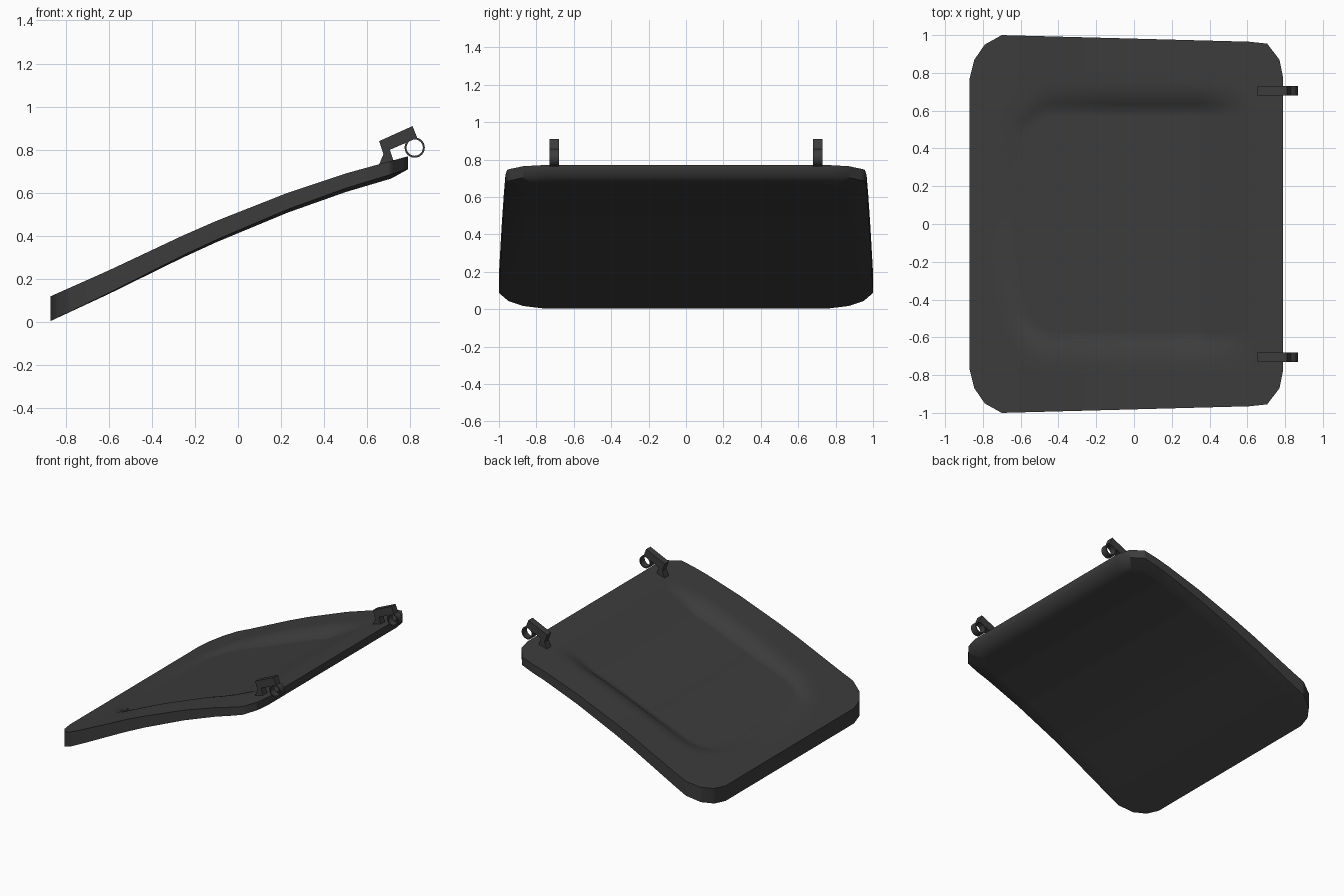
import bpy, bmesh, math

cube = bpy.data.objects.get("Cube")
if cube:
    bpy.data.objects.remove(cube)

paint = bpy.data.materials.new("dark_grey")
paint.use_nodes = True
GREY = (0.045, 0.045, 0.045, 1)
paint.diffuse_color = GREY
paint.node_tree.nodes["Principled BSDF"].inputs["Base Color"].default_value = GREY

# Panel outline (x, half width) and side profile (x, top height)
OUTLINE = [(-.87, .77), (-.845, .87), (-.79, .95), (-.70, 1.0),
           (.61, .965), (.705, .955), (.77, .87), (.79, .77)]
PROFILE = [(-.87, .12), (-.6, .24), (-.26, .40), (-.1, .47),
           (.23, .60), (.5, .69), (.79, .77)]
FRONT, REAR = -.87, .79


def interp(points, x):
    for (x0, a), (x1, b) in zip(points, points[1:]):
        if x <= x1:
            return a + (b - a) * (x - x0) / (x1 - x0)
    return points[-1][1]


def thickness(x):
    return interp([(FRONT, .115), (REAR, .08)], x)


def recess(x, y):
    """Depth of the sunken centre, which fades out towards the rear."""
    depth = interp([(FRONT, .025), (-.6, .03), (-.15, .06), (.35, .06), (.62, 0), (REAR, 0)], x)
    r, slope = .12, .15
    nose = -.65 + .1 * min(1, abs(y) / .6) ** 2
    dist = math.hypot(max(nose + r - x, 0), max(abs(y) - .6 + r, 0)) - r
    return depth * max(0, 1 - max(dist, 0) / slope) ** 2


def finish(name, bm, angle):
    bmesh.ops.recalc_face_normals(bm, faces=bm.faces)
    mesh = bpy.data.meshes.new(name)
    bm.to_mesh(mesh)
    bm.free()
    mesh.materials.append(paint)
    obj = bpy.data.objects.new(name, mesh)
    bpy.context.collection.objects.link(obj)
    bpy.ops.object.select_all(action="DESELECT")
    obj.select_set(True)
    bpy.context.view_layer.objects.active = obj
    bpy.ops.object.shade_smooth_by_angle(angle=math.radians(angle))
    return obj


# Hood panel: recessed top skin, side wall and rounded underside
def hood_panel():
    bm = bmesh.new()
    steps = 72
    xs = sorted({round(FRONT + (REAR - FRONT) * i / steps, 3) for i in range(steps + 1)}
                | {x for x, _ in OUTLINE})
    half = [.03 * i for i in range(21)] + [.6 + .04 * i for i in range(1, 11)]
    vs = [-v for v in reversed(half[1:])] + half
    top, low = [], []
    for x in xs:
        w = interp(OUTLINE, x)
        top_row, low_row = [], []
        for v in vs:
            a = abs(v)
            y = a if a <= .6 else .6 + (a - .6) / .4 * (w - .6)
            y = math.copysign(y, v)
            top_row.append(bm.verts.new((x, y, interp(PROFILE, x) - recess(x, y))))
            bx = x * .9
            low_row.append(bm.verts.new((bx, y * .92, interp(PROFILE, bx) - thickness(bx))))
        top.append(top_row)
        low.append(low_row)
    for grid in (top, low):
        for r0, r1 in zip(grid, grid[1:]):
            for j in range(len(vs) - 1):
                bm.faces.new((r0[j], r0[j + 1], r1[j + 1], r1[j]))

    def border(g):
        return (g[0] + [r[-1] for r in g[1:-1]] + g[-1][::-1]
                + [r[0] for r in g[-2:0:-1]])

    upper, lower, middle = border(top), border(low), []
    for vert in upper:
        x, y, z = vert.co
        drop = thickness(x) * interp([(FRONT, 1), (REAR, .75)], x)
        middle.append(bm.verts.new((x, y, z - drop)))
    for a, b in ((upper, middle), (middle, lower)):
        for i in range(len(a)):
            k = (i + 1) % len(a)
            bm.faces.new((a[i], a[k], b[k], b[i]))
    return finish("hood_panel", bm, 65)


# Hinge arm: bent bracket profile extruded across y
ARM = [(.65, .72), (.675, .78), (.655, .84), (.81, .91),
       (.832, .855), (.705, .80), (.725, .74)]
HINGE_WIDTH = .05


def hinge_arm(name, y):
    bm = bmesh.new()
    rings = [[bm.verts.new((x, y + s * HINGE_WIDTH / 2, z)) for x, z in ARM] for s in (-1, 1)]
    n = len(ARM)
    for ring in rings:
        bm.faces.new(ring)
    for i in range(n):
        k = (i + 1) % n
        bm.faces.new((rings[0][i], rings[0][k], rings[1][k], rings[1][i]))
    return finish(name, bm, 30)


# Hinge ring: thin open tube with its axis along y
def hinge_ring(name, y, outer=.047, inner=.038, sides=24):
    bm = bmesh.new()
    section = [(outer, -1), (outer, 1), (inner, 1), (inner, -1)]
    loops = []
    for i in range(sides):
        a = 2 * math.pi * i / sides
        loops.append([bm.verts.new((.82 + r * math.cos(a), y + s * HINGE_WIDTH / 2,
                                    .81 + r * math.sin(a))) for r, s in section])
    for i in range(sides):
        p, q = loops[i], loops[(i + 1) % sides]
        for j in range(4):
            k = (j + 1) % 4
            bm.faces.new((p[j], p[k], q[k], q[j]))
    return finish(name, bm, 30)


hood_panel()
for side, y in (("left", .705), ("right", -.705)):
    hinge_arm("hinge_arm_" + side, y)
    hinge_ring("hinge_ring_" + side, y)
